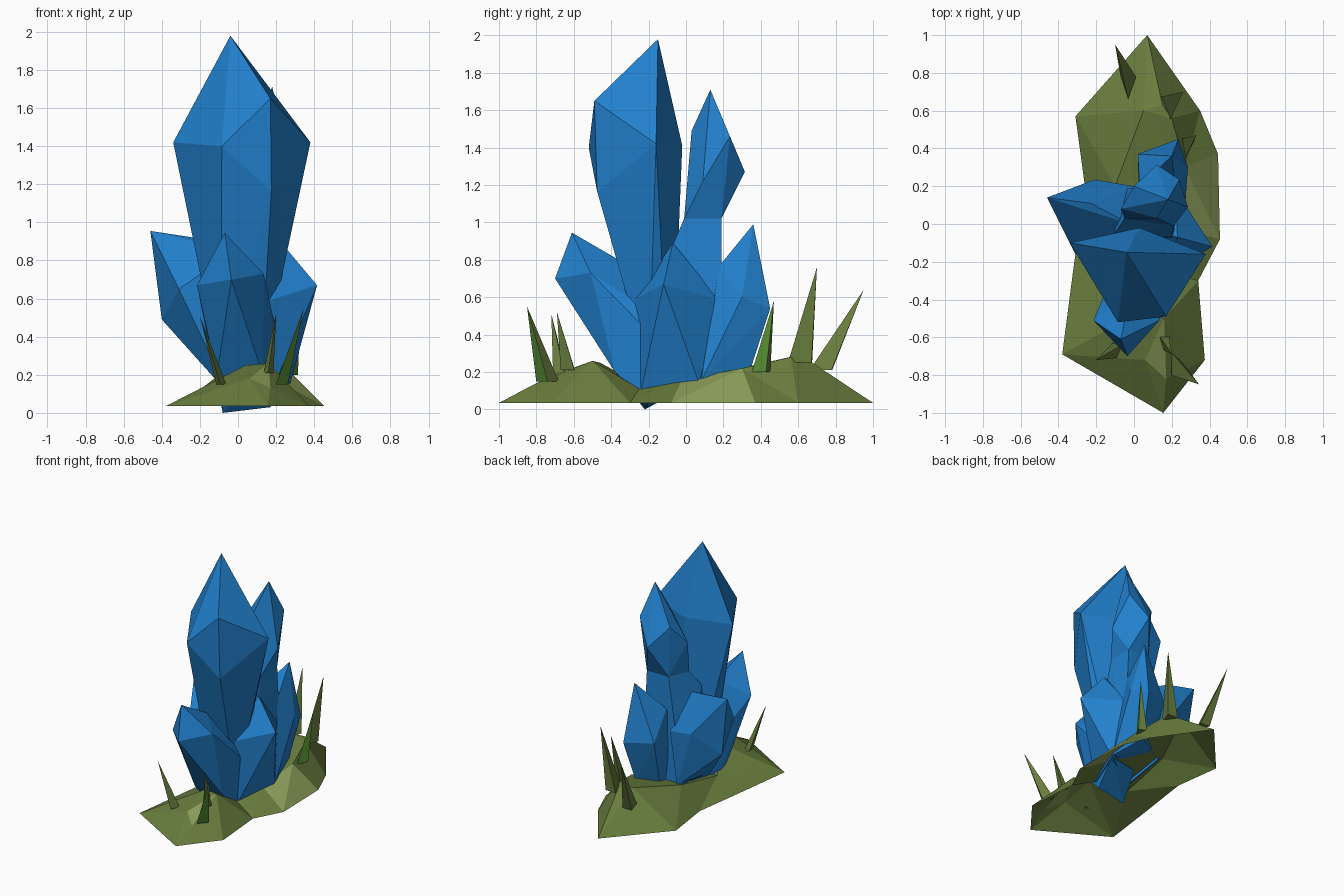
import bpy, bmesh, math
from mathutils import Vector

if "Cube" in bpy.data.objects:
    bpy.data.objects.remove(bpy.data.objects["Cube"])


def mat(name, c):
    m = bpy.data.materials.new(name)
    m.diffuse_color = (*c, 1)
    m.use_nodes = True
    m.node_tree.nodes["Principled BSDF"].inputs["Base Color"].default_value = m.diffuse_color
    return m


BLUE = mat("crystal_blue", (0.016, 0.22, 0.62))
MOSS = mat("moss_olive", (0.14, 0.205, 0.048))
LIGHT = mat("moss_light", (0.26, 0.34, 0.10))
GREEN = mat("blade_green", (0.10, 0.29, 0.035))


def finish(name, bm, *mats):
    me = bpy.data.meshes.new(name)
    bm.to_mesh(me)
    bm.free()
    for m in mats:
        me.materials.append(m)
    ob = bpy.data.objects.new(name, me)
    bpy.context.collection.objects.link(ob)
    return ob


def gem(name, pts):
    """Faceted crystal: convex hull of its corner points."""
    bm = bmesh.new()
    for p in pts:
        bm.verts.new(p)
    bmesh.ops.convex_hull(bm, input=bm.verts[:])
    junk = [v for v in bm.verts if not v.link_faces]
    bmesh.ops.delete(bm, geom=junk, context='VERTS')
    bmesh.ops.recalc_face_normals(bm, faces=bm.faces[:])
    return finish(name, bm, BLUE)


# tall main crystal
gem("main_crystal", [
    (-.04, -.15, 1.98),
    (-.085, -.52, 1.40), (.17, -.49, 1.65), (.175, -.475, 1.165),
    (.38, -.16, 1.42), (.03, -.02, 1.41), (-.34, -.10, 1.42),
    (-.09, -.2, .2), (.12, -.2, .2), (.08, -.1, .2), (-.04, -.07, .2)])

# second tall crystal: head and its column
waist = [(.21, .19, 1.02), (.02, .19, 1.02), (-.05, .03, 1.02), (.21, -.01, 1.02)]
gem("rear_tall_crystal_head", waist + [
    (.18, .13, 1.71), (.12, .03, 1.49), (.24, .235, 1.46), (.12, .315, 1.27),
    (0, .2, 1.42), (-.07, .08, 1.28), (.285, .09, 1.22)])
gem("rear_tall_crystal_column", waist + [
    (.2, -.07, .88), (-.1, -.05, .9),
    (.25, .19, .2), (-.1, .19, .2), (-.14, -.1, .2), (.22, -.15, .2)])

# small crystals round the foot
gem("left_crystal", [
    (-.46, .14, .955), (-.23, .11, .92), (-.21, .235, .64), (-.31, -.16, .65),
    (-.40, .12, .49), (-.175, .0, .245), (-.06, .2, .18), (-.05, -.2, .1),
    (-.02, 0, .85), (.0, .2, .6)])
gem("right_crystal", [
    (.415, -.12, .67), (.23, -.07, .89), (.145, -.28, .585), (.22, .18, .585),
    (.27, .07, .14), (.17, -.24, .1), (0, -.1, .1), (0, 0, .8)])
gem("back_crystal", [
    (.20, .36, .99), (.235, .45, .54), (.02, .37, .56), (.285, .3, .6),
    (.22, .18, .77), (.03, .2, .77), (.2, .34, .2), (.05, .26, .2),
    (.27, .08, .15), (.03, .0, .2)])
gem("front_crystal", [
    (-.07, -.61, .945), (-.215, -.51, .67), (-.035, -.70, .70), (.135, -.51, .73),
    (-.02, -.36, .80), (-.11, -.38, .2), (.13, -.38, .2), (.15, -.28, .585),
    (.26, .06, .15), (.0, .0, .15), (-.08, -.22, 0), (.17, -.2, .03)])

# moss mound: open shell from ground outline up to an inner ridge ring
outer = [(.07, 1), (.35, .6), (.445, .37), (.455, -.08), (.34, -.3), (.375, -.72),
         (.155, -1), (-.38, -.69), (-.32, -.23), (-.26, .2), (-.31, .57)]
inner = [(.15, .63, .28), (.2, .56, .28), (.27, .3, .22), (.22, -.02, .16),
         (.16, -.25, .11), (.16, -.5, .26), (.06, -.72, .18), (.04, -.46, .25),
         (-.12, -.22, .12), (-.1, .2, .2), (.05, .6, .29)]
bm = bmesh.new()
o = [bm.verts.new((x, y, .035)) for x, y in outer]
n = [bm.verts.new(p) for p in inner]
for i in range(11):
    j = (i + 1) % 11
    if i != 5:
        f = bm.faces.new((o[i], o[j], n[j], n[i]))
        f.material_index = int(i == 2)
# pale patch on the front slope
p = bm.verts.new((.17, -.82, .13))
for tri in [(o[5], p, n[5]), (o[5], o[6], p), (o[6], n[6], p), (n[5], p, n[6])]:
    f = bm.faces.new(tri)
f.material_index = 1
for ids in [(0, 1, 10), (1, 2, 9, 10), (2, 3, 9), (3, 4, 8, 9), (4, 5, 7, 8), (5, 6, 7)]:
    bm.faces.new([n[k] for k in ids])
bmesh.ops.triangulate(bm, faces=bm.faces[:])
for f in bm.faces:
    f.normal_update()
    if f.normal.z < 0:
        f.normal_flip()
finish("moss_mound", bm, MOSS, LIGHT)


# grass blades: flattened three-sided spikes, some with a green side
def blade(name, base, tip, r, turn, green):
    base, tip = Vector(base), Vector(tip)
    bm = bmesh.new()
    ring = [bm.verts.new(base + Vector((.6 * r * math.cos(a), r * math.sin(a), -.02)))
            for a in (turn + k * math.tau / 3 for k in range(3))]
    t = bm.verts.new(tip)
    for k in range(3):
        f = bm.faces.new((ring[k], ring[(k + 1) % 3], t))
        f.normal_update()
        f.material_index = int(green and f.normal.x > 0 and f.normal.y < .3)
    bm.faces.new(ring[::-1])
    finish(name, bm, MOSS, GREEN)


blades = [
    ((-.03, .74, .23), (-.10, .95, .64), .08, 0.5, False),
    ((.19, .63, .27), (.26, .70, .76), .085, 0.5, False),
    ((.28, .41, .22), (.33, .47, .58), .06, 0.3, True),
    ((.22, -.74, .17), (.345, -.85, .55), .07, 0.0, True),
    ((-.09, -.66, .17), (-.20, -.72, .51), .05, 2.5, False),
    ((.16, -.62, .23), (.20, -.69, .52), .05, 0.5, False)]
for i, b in enumerate(blades):
    blade(f"grass_blade_{i + 1}", *b)
